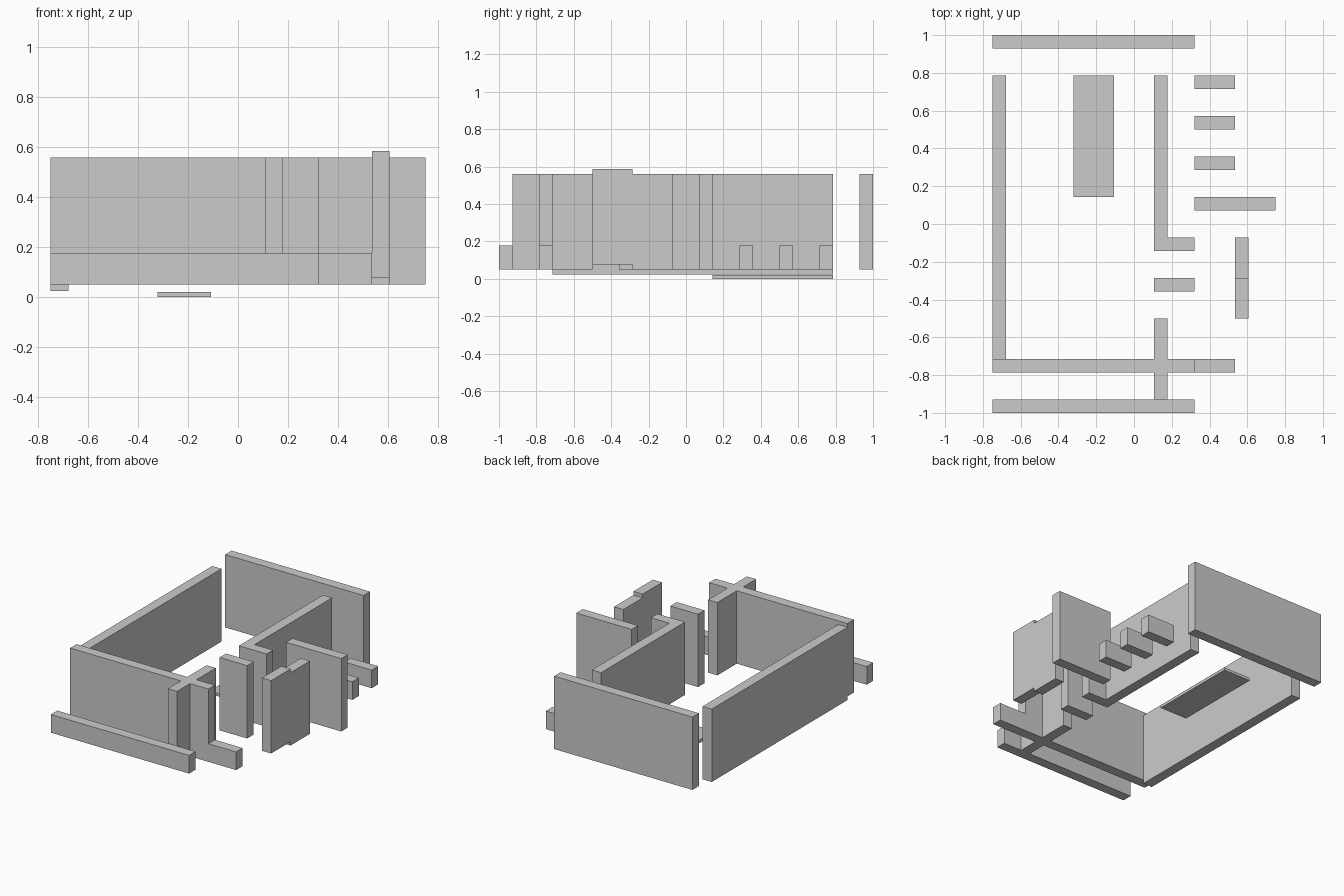
import bpy, bmesh

if "Cube" in bpy.data.objects:
    bpy.data.objects.remove(bpy.data.objects["Cube"])

U = 1 / 14                      # plan module: every wall is one module thick
BASE, TOP, LOW = 0.05, 0.56, 0.177
SHIFT = 0.026                   # small vertical offset of the displaced panels


def prism(name, outline, z0, z1):
    """Extrude a plan outline (in modules) from z0 up to z1."""
    bm = bmesh.new()
    face = bm.faces.new([bm.verts.new((x * U, y * U, z0)) for x, y in outline])
    top = bmesh.ops.extrude_face_region(bm, geom=[face])["geom"]
    verts = [v for v in top if isinstance(v, bmesh.types.BMVert)]
    bmesh.ops.translate(bm, verts=verts, vec=(0, 0, z1 - z0))
    bmesh.ops.recalc_face_normals(bm, faces=bm.faces)
    mesh = bpy.data.meshes.new(name)
    bm.to_mesh(mesh)
    bm.free()
    obj = bpy.data.objects.new(name, mesh)
    bpy.context.collection.objects.link(obj)
    return obj


def block(name, x0, x1, y0, y1, z0=BASE, z1=TOP):
    return prism(name, [(x0, y0), (x1, y0), (x1, y1), (x0, y1)], z0, z1)


# Outer walls
block("back_wall", -10.5, 4.5, 13, 14)
block("left_wall", -10.5, -9.5, -10, 11, BASE - SHIFT, TOP - SHIFT)

# Front wall crossed by a short partition
prism("front_cross_wall", [(-10.5, -11), (1.5, -11), (1.5, -13), (2.5, -13),
                           (2.5, -11), (4.5, -11), (4.5, -10), (2.5, -10),
                           (2.5, -7), (1.5, -7), (1.5, -10), (-10.5, -10)], BASE, TOP)

# Inner L-shaped partition
prism("inner_wall", [(1.5, -2), (4.5, -2), (4.5, -1), (2.5, -1),
                     (2.5, 11), (1.5, 11)], BASE, TOP)

# Free-standing wall pieces
block("doorway_wall", 1.5, 4.5, -5, -4)
block("side_wall", 4.5, 10.5, 1, 2)

# Pair of right-hand panels, the front one raised
block("porch_panel_rear", 7.5, 8.5, -4, -1)
block("porch_panel_front", 7.5, 8.5, -7, -4, BASE + SHIFT, TOP + SHIFT)

# Low walls
block("front_low_wall", -10.5, 4.5, -14, -13, BASE, LOW)
block("porch_low_wall", 4.5, 7.5, -11, -10, BASE, LOW)
for i, y in enumerate((4, 7, 10)):
    block(f"low_divider_{i + 1}", 4.5, 7.5, y, y + 1, BASE, LOW)

# Thin floor slab
block("floor_slab", -4.5, -1.5, 2, 11, 0, 0.02)
